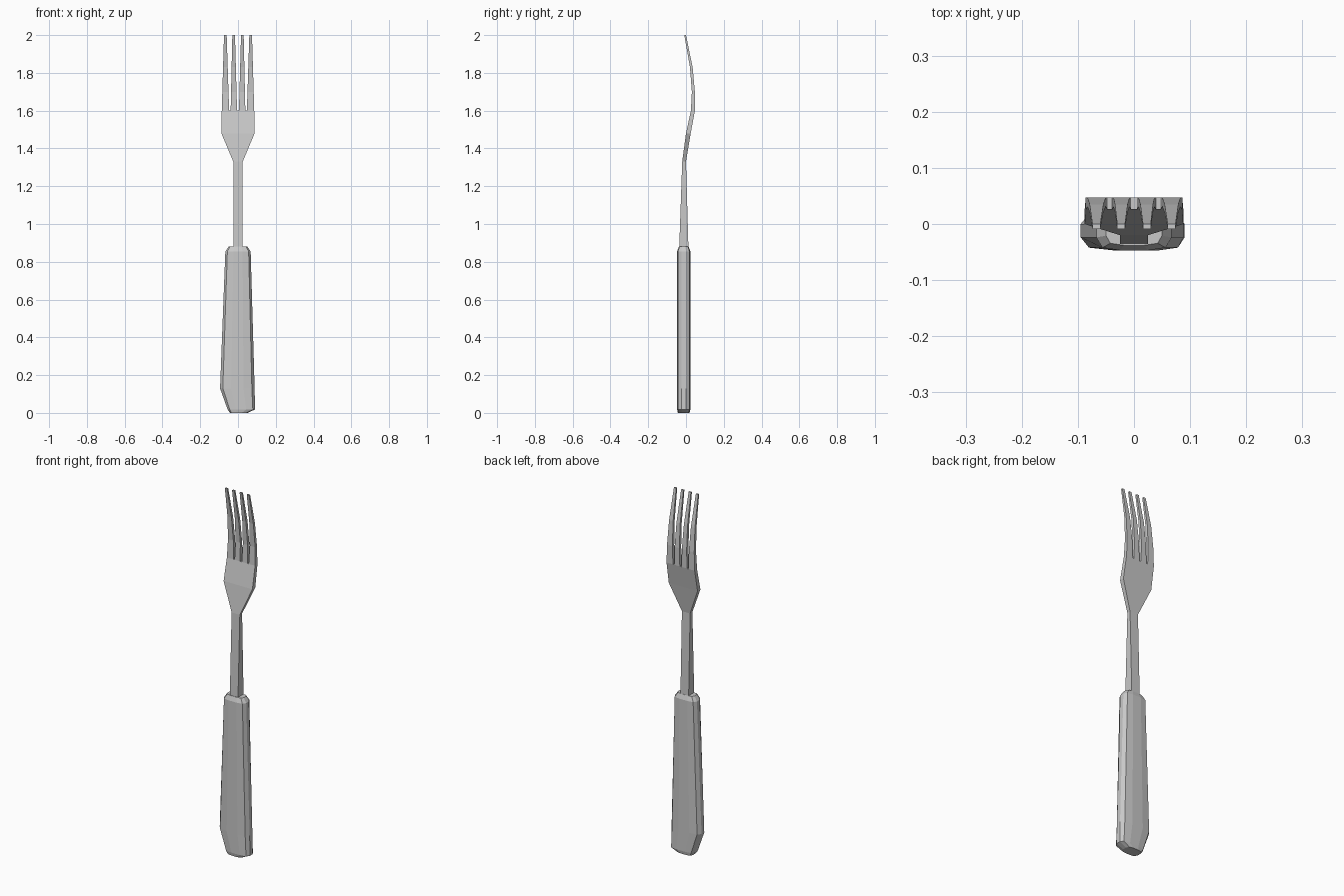
import bpy, bmesh

cube = bpy.data.objects.get("Cube")
if cube:
    bpy.data.objects.remove(cube, do_unlink=True)

# Single steel grey
steel = bpy.data.materials.new("steel grey")
steel.use_nodes = True
GREY = (0.58, 0.58, 0.58, 1)
steel.diffuse_color = GREY
steel.node_tree.nodes["Principled BSDF"].inputs["Base Color"].default_value = GREY


def loft(name, rings):
    """Skin a stack of equal-length point rings and cap both ends."""
    bm = bmesh.new()
    loops = [[bm.verts.new(p) for p in ring] for ring in rings]
    count = len(loops[0])
    for low, high in zip(loops, loops[1:]):
        for i in range(count):
            j = (i + 1) % count
            bm.faces.new((low[i], low[j], high[j], high[i]))
    bm.faces.new(loops[0][::-1])
    bm.faces.new(loops[-1])
    bmesh.ops.recalc_face_normals(bm, faces=bm.faces)
    mesh = bpy.data.meshes.new(name)
    bm.to_mesh(mesh)
    bm.free()
    mesh.materials.append(steel)
    obj = bpy.data.objects.new(name, mesh)
    bpy.context.collection.objects.link(obj)
    return obj


def rect(x0, x1, front, back, z):
    return [(x0, front, z), (x1, front, z), (x1, back, z), (x0, back, z)]


# Handle: faceted section, slightly crowned front and back
QUARTER = [(0.36, 1.0), (0.84, 0.86), (1.0, 0.34)]
SECTION = ([(x, -y) for x, y in QUARTER] + [(x, y) for x, y in QUARTER[::-1]]
           + [(-x, y) for x, y in QUARTER] + [(-x, -y) for x, y in QUARTER[::-1]])


def handle_ring(left, right, half_depth, z):
    mid, half = (left + right) / 2, (right - left) / 2
    return [(mid + half * x, -0.012 + half_depth * y, z) for x, y in SECTION]


loft("handle", [
    handle_ring(-0.042, 0.05, 0.031, 0.0),
    handle_ring(-0.055, 0.09, 0.035, 0.018),
    handle_ring(-0.095, 0.088, 0.035, 0.13),
    handle_ring(-0.067, 0.067, 0.035, 0.855),
    handle_ring(-0.05, 0.05, 0.026, 0.88),
])

# Neck: tapers in depth toward the head
loft("neck", [rect(-0.025, 0.025, -0.036, 0.013, 0.87),
              rect(-0.025, 0.025, -0.02, 0.0, 1.33)])

# Head: flares out and curves backward
loft("head", [rect(-0.025, 0.025, -0.02, 0.0, 1.33),
              rect(-0.088, 0.088, 0.0, 0.025, 1.48),
              rect(-0.086, 0.086, 0.026, 0.047, 1.6)])

# Tines: straight tapers that follow the forward curve
CURVE = [(1.6, 0.026, 0.047), (1.7, 0.031, 0.047),
         (1.83, 0.021, 0.035), (2.0, -0.009, 0.0)]
TINES = {"inner": (0.005, 0.039, 0.016, 0.03),
         "outer": (0.047, 0.086, 0.06, 0.074)}

for side, sign in (("left", 1), ("right", -1)):
    for place, (a0, b0, a1, b1) in TINES.items():
        rings = []
        for z, front, back in CURVE:
            t = (z - 1.6) / 0.4
            a, b = a0 + (a1 - a0) * t, b0 + (b1 - b0) * t
            rings.append(rect(sign * a, sign * b, front, back, z))
        loft(f"{side}_{place}_tine", rings)
